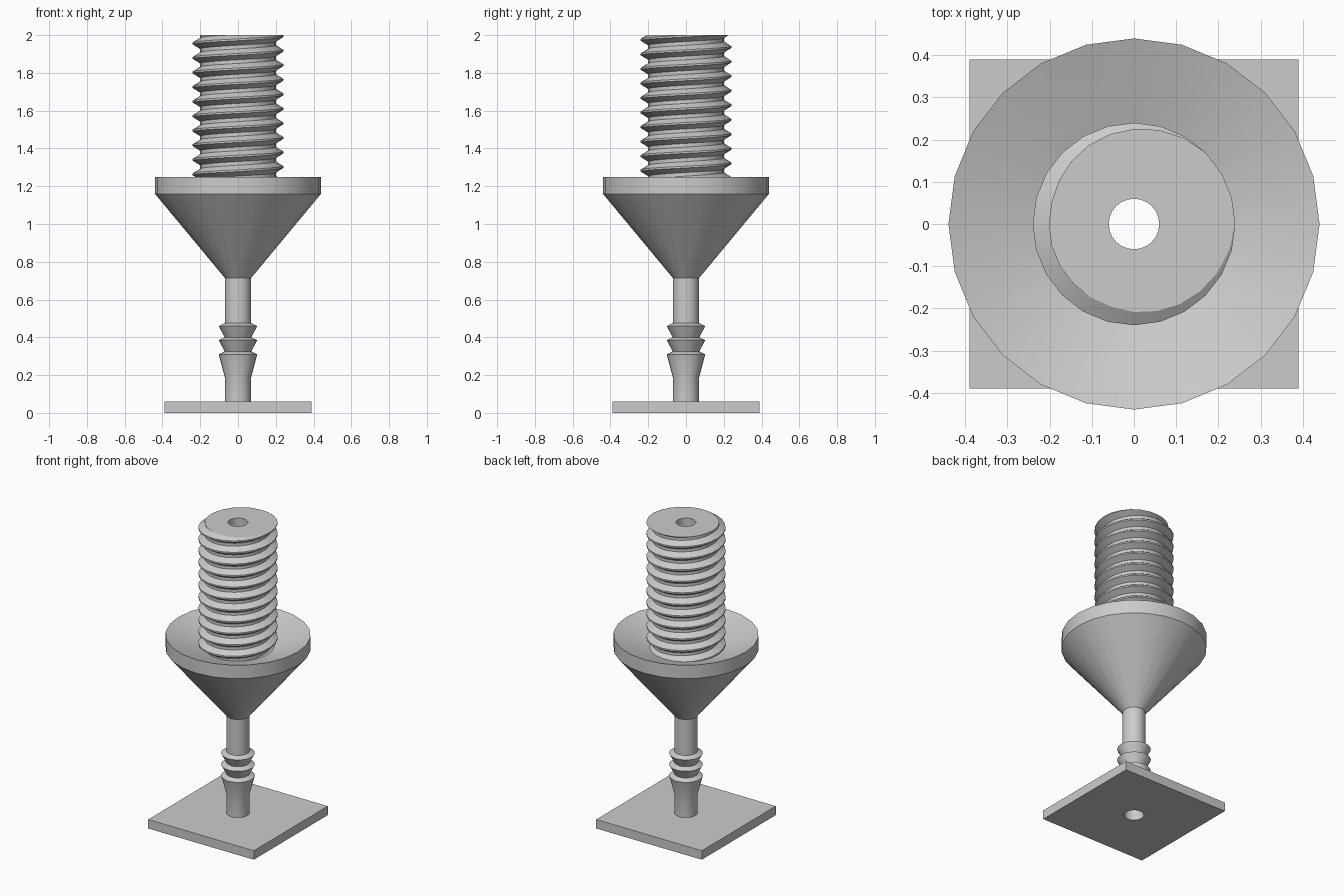
import bpy, bmesh, math

if "Cube" in bpy.data.objects:
    bpy.data.objects.remove(bpy.data.objects["Cube"], do_unlink=True)

SIDES = 24
BORE = 0.06
TOP = 2.0

grey = bpy.data.materials.new("plain_grey")
grey.use_nodes = True
grey.diffuse_color = (0.6, 0.6, 0.6, 1)
grey.node_tree.nodes["Principled BSDF"].inputs["Base Color"].default_value = grey.diffuse_color


def sweep(name, section):
    """Join the closed (radius, z) sections given for each angle all the way round."""
    bm = bmesh.new()
    columns = []
    for i in range(SIDES + 1):
        a = math.tau * i / SIDES
        columns.append([bm.verts.new((r * math.cos(a), r * math.sin(a), z))
                        for r, z in section(a)])
    for left, right in zip(columns, columns[1:]):
        for k in range(len(left)):
            bm.faces.new((left[k - 1], right[k - 1], right[k], left[k]))
    bmesh.ops.remove_doubles(bm, verts=bm.verts, dist=1e-5)
    bmesh.ops.recalc_face_normals(bm, faces=bm.faces)
    mesh = bpy.data.meshes.new(name)
    bm.to_mesh(mesh)
    bm.free()
    mesh.materials.append(grey)
    obj = bpy.data.objects.new(name, mesh)
    bpy.context.collection.objects.link(obj)
    bpy.ops.object.select_all(action='DESELECT')
    obj.select_set(True)
    bpy.context.view_layer.objects.active = obj
    bpy.ops.object.shade_smooth_by_angle(angle=math.radians(30))
    return obj


# Square base plate with a round hole
PLATE_TOP = 0.06


def plate_section(a):
    edge = 0.39 / max(abs(math.cos(a)), abs(math.sin(a)))
    return [(BORE, 0), (edge, 0), (edge, PLATE_TOP), (BORE, PLATE_TOP)]


sweep("base_plate", plate_section)

# Barbed hose stem, flaring into a cone with a shallow dish on top
STEM = 0.07
BARB = 0.102
profile = [(BORE, PLATE_TOP), (STEM, PLATE_TOP), (STEM, 0.19)]
for lip in (0.31, 0.385, 0.46):
    profile += [(BARB, lip), (STEM, lip + 0.015)]
profile += [(STEM, 0.715), (0.44, 1.16), (0.44, 1.25), (0.2, 1.165), (BORE, 1.12)]
sweep("barbed_stem_and_cone", lambda a: profile)

# Threaded rod: a helical ridge trimmed flat at both ends
PITCH = 0.077
CREST, ROOT = 0.24, 0.202
BOTTOM = 1.14
START = math.radians(25)
FLAT = 1 / 16
FLANK = 5 / 16


def thread_section(a):
    crest_z = TOP + PITCH * (a - START) / math.tau
    points = [(BORE, BOTTOM)]
    for turn in range(-14, 3):
        for step in (FLAT, FLAT + FLANK, 1 - FLAT - FLANK, 1 - FLAT):
            z = min(max(crest_z + PITCH * (turn + step), BOTTOM), TOP)
            phase = ((z - crest_z) / PITCH) % 1
            drop = (min(phase, 1 - phase) - FLAT) / FLANK
            points.append((CREST - (CREST - ROOT) * min(max(drop, 0), 1), z))
    points.append((BORE, TOP))
    return points


sweep("threaded_rod", thread_section)
